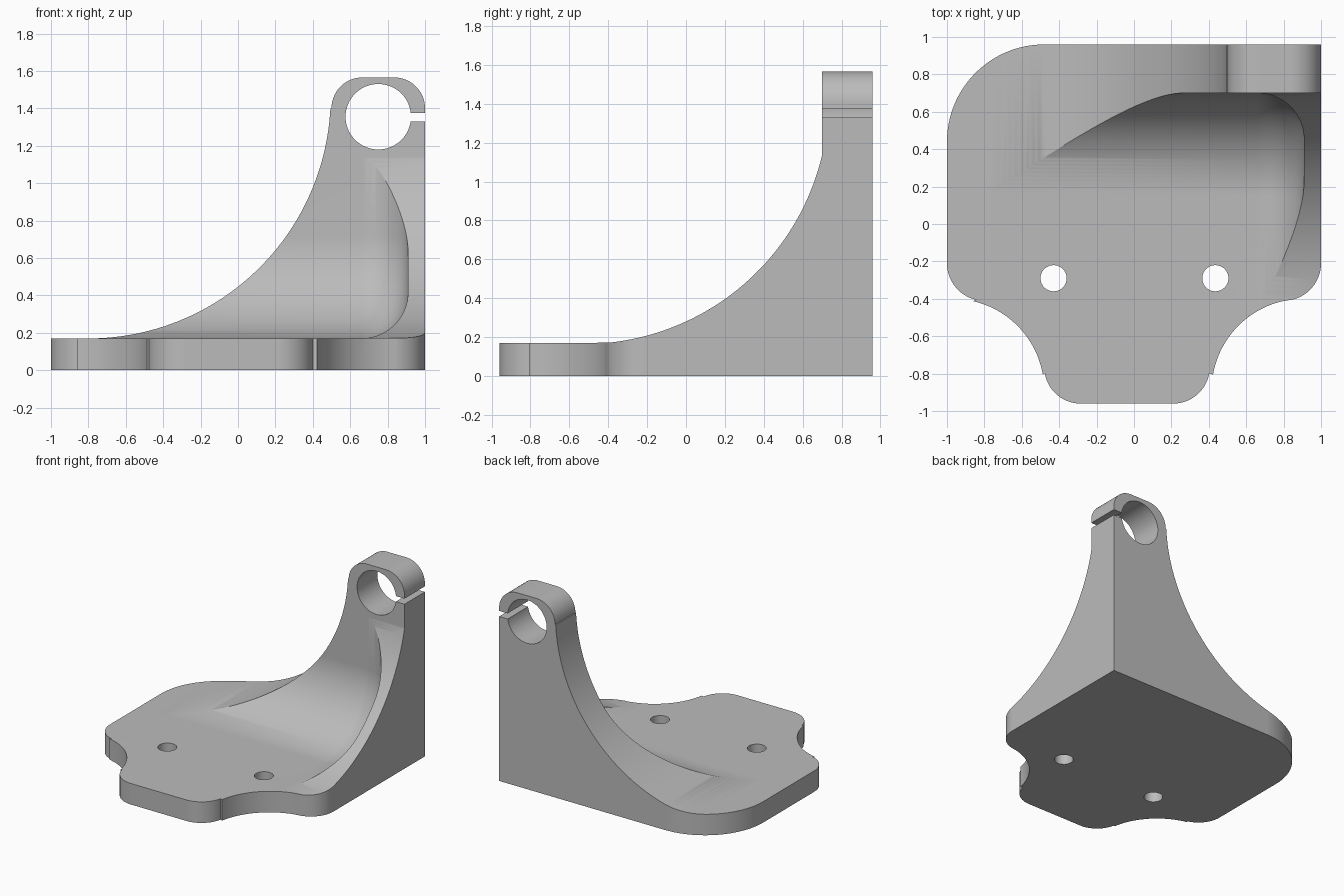
import bpy
import bmesh
from math import sin, cos, radians, pi

cube = bpy.data.objects.get("Cube")
if cube:
    bpy.data.objects.remove(cube, do_unlink=True)


def arc(cx, cy, r, start, end, steps=20):
    angles = [radians(start + (end - start) * i / steps) for i in range(steps + 1)]
    return [(cx + r * cos(a), cy + r * sin(a)) for a in angles]


def loft(name, rings):
    """Closed solid through matching rings of 3D points."""
    bm = bmesh.new()
    rows = [[bm.verts.new(p) for p in ring] for ring in rings]
    n = len(rows[0])
    for a, b in zip(rows, rows[1:]):
        for i in range(n):
            j = (i + 1) % n
            bm.faces.new((a[i], a[j], b[j], b[i]))
    bm.faces.new(rows[0][::-1])
    bm.faces.new(rows[-1])
    bmesh.ops.recalc_face_normals(bm, faces=bm.faces)
    mesh = bpy.data.meshes.new(name)
    bm.to_mesh(mesh)
    bm.free()
    obj = bpy.data.objects.new(name, mesh)
    bpy.context.scene.collection.objects.link(obj)
    return obj


def prism(name, outline, axis, low, high):
    place = {"x": lambda p, d: (d, p[0], p[1]),
             "y": lambda p, d: (p[0], d, p[1]),
             "z": lambda p, d: (p[0], p[1], d)}[axis]
    return loft(name, [[place(p, d) for p in outline] for d in (low, high)])


def combine(target, tool, operation):
    mod = target.modifiers.new("combine", "BOOLEAN")
    mod.operation = operation
    mod.solver = "EXACT"
    mod.object = tool
    bpy.context.view_layer.update()
    deps = bpy.context.evaluated_depsgraph_get()
    mesh = bpy.data.meshes.new_from_object(target.evaluated_get(deps))
    target.modifiers.clear()
    target.data = mesh
    bpy.data.objects.remove(tool, do_unlink=True)


FLOOR = 0.17

# Footprint: rounded plate with a tab at the front
footprint = [(1, 0.96)]
footprint += arc(-0.48, 0.44, 0.52, 90, 180, 32)
footprint += arc(-0.8, -0.21, 0.2, 180, 257)
footprint += arc(-0.97, -0.89, 0.49, 77, 10)
footprint += arc(-0.285, -0.765, 0.195, 190, 270)
footprint += arc(0.21, -0.765, 0.195, 270, 350)
footprint += arc(0.905, -0.89, 0.49, 170, 103)
footprint += arc(0.8, -0.21, 0.2, 283, 360)
bracket = prism("bracket", footprint, "z", 0, 1.7)

# Back wall profile: sweeping curve up to the rounded clamp head
wall = [(1.2, -0.1), (-1.2, -0.1), (-1.2, FLOOR - 0.0005)]
wall += arc(-0.8, 1.465, 1.2955, 270, 357, 64)
wall += arc(0.665, 1.4, 0.165, 180, 90)
wall += arc(0.835, 1.4, 0.165, 90, 0)
wall += [(1.0, 1.3), (1.2, 1.3)]
combine(bracket, prism("wall_profile", wall, "y", -1.2, 1.2), "INTERSECT")

# Side wall profile: curve from the plate up to the back wall
side = [(1.2, -0.1), (-1.2, -0.1), (-1.2, FLOOR + 0.001)]
side += arc(-0.527, 1.425, 1.2605, 275.8, 346.5, 64)
side += [(0.6995, 1.14), (0.6995, 1.9), (1.2, 1.9)]
combine(bracket, prism("side_profile", side, "x", -1.2, 1.2), "INTERSECT")

# Filleted hollow between plate, back wall and side wall
big, small, inner_x = 0.55, 0.25, 0.91


def hollow_ring(x, d):
    ring = [(-1.2, FLOOR + d)]
    ring += arc(0.7 - big, FLOOR + big, big - d, 270, 360, 40)
    ring += [(0.7 - d, 1.9), (-1.2, 1.9)]
    return [(x, y, z) for y, z in ring]


rings = [hollow_ring(-1.2, 0)]
for i in range(21):
    t = pi / 2 * i / 20
    rings.append(hollow_ring(inner_x - small + small * sin(t), small * (1 - cos(t))))
combine(bracket, loft("hollow", rings), "DIFFERENCE")

# Clamp bore and its slot
bore = arc(0.75, 1.355, 0.175, 0, 360, 64)[:-1]
combine(bracket, prism("bore", bore, "y", 0.3, 1.2), "DIFFERENCE")
slot = [(0.85, 1.33), (1.2, 1.33), (1.2, 1.375), (0.85, 1.375)]
combine(bracket, prism("slot", slot, "y", 0.3, 1.2), "DIFFERENCE")

# Screw holes
for x in (-0.43, 0.435):
    hole = arc(x, -0.29, 0.07, 0, 360, 40)[:-1]
    combine(bracket, prism("screw_hole", hole, "z", -0.2, 0.6), "DIFFERENCE")

# Plain grey finish
grey = bpy.data.materials.new("plain grey")
grey.use_nodes = True
colour = (0.5, 0.5, 0.5, 1)
grey.diffuse_color = colour
grey.node_tree.nodes["Principled BSDF"].inputs["Base Color"].default_value = colour
bracket.data.materials.clear()
bracket.data.materials.append(grey)
for face in bracket.data.polygons:
    face.material_index = 0

# Smooth curves, crisp edges
bpy.ops.object.select_all(action="DESELECT")
bracket.select_set(True)
bpy.context.view_layer.objects.active = bracket
bpy.ops.object.shade_smooth_by_angle(angle=radians(25))
weighted = bracket.modifiers.new("even_shading", "WEIGHTED_NORMAL")
weighted.keep_sharp = True
